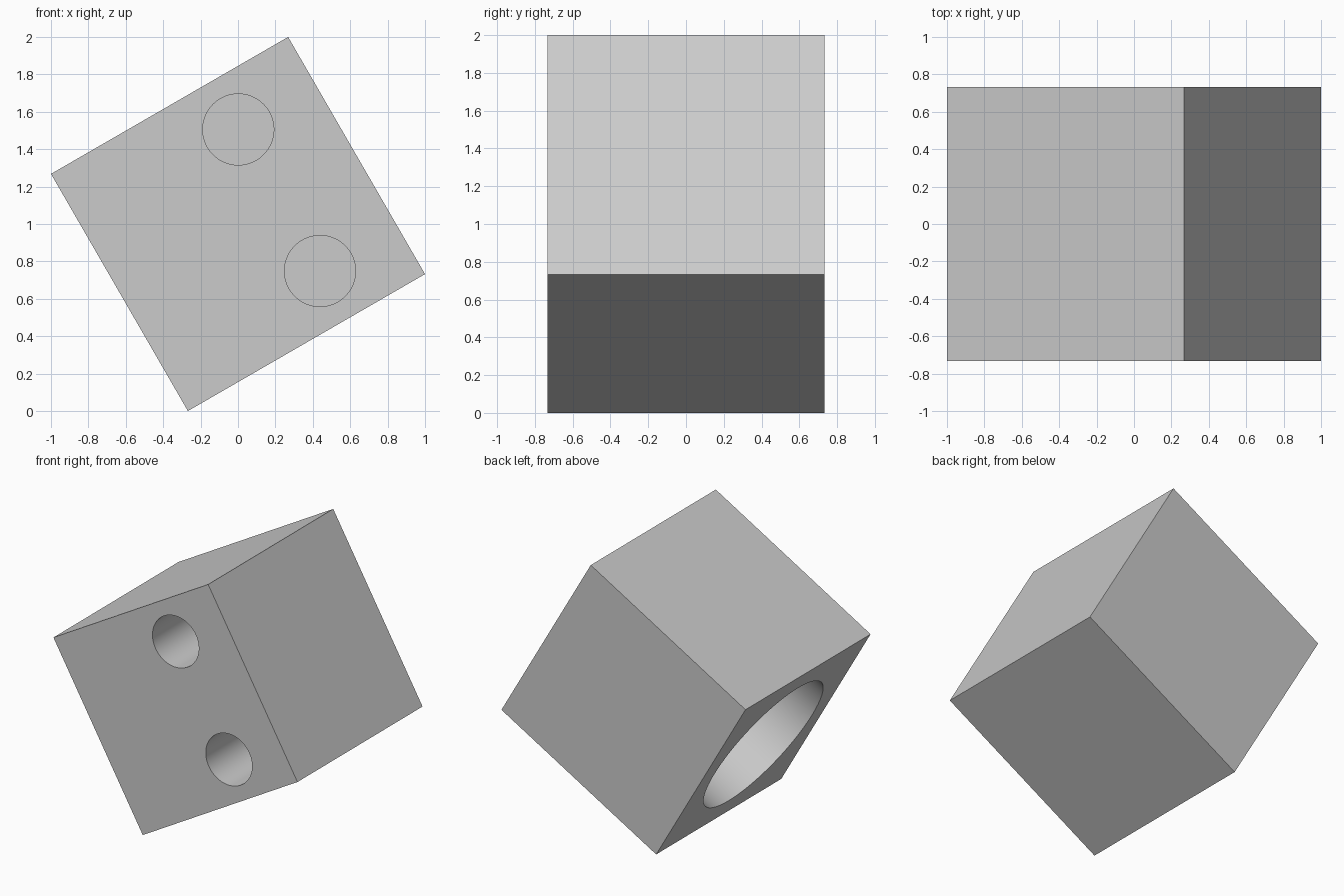
import bpy
from math import radians, pi
from mathutils import Matrix, Vector

old = bpy.data.objects.get("Cube")
if old:
    bpy.data.objects.remove(old, do_unlink=True)

SIDE = 1.464
HALF = SIDE / 2
TILT = Matrix.Translation((0, 0, 1)) @ Matrix.Rotation(radians(-30), 4, 'Y')

grey = bpy.data.materials.new("plain grey")
grey.use_nodes = True
colour = (0.6, 0.6, 0.6, 1)
grey.diffuse_color = colour
grey.node_tree.nodes["Principled BSDF"].inputs["Base Color"].default_value = colour

# Solid block, tilted about the front-back axis
bpy.ops.mesh.primitive_cube_add(size=SIDE)
block = bpy.context.object
block.name = "drilled_block"
block.data.materials.append(grey)
block.matrix_world = TILT


def drill(name, mouth, inward, radius, depth):
    """Cut a blind round hole from a mouth point, in the block's own frame."""
    inward = Vector(inward)
    extra = 0.1
    bpy.ops.mesh.primitive_cylinder_add(vertices=96, radius=radius, depth=depth + extra)
    cutter = bpy.context.object
    cutter.name = name
    cutter.data.materials.append(grey)
    centre = Vector(mouth) + inward * (depth - extra) / 2
    turn = inward.to_track_quat('Z', 'Y').to_matrix().to_4x4()
    cutter.matrix_world = TILT @ Matrix.Translation(centre) @ turn
    cutter.hide_render = True
    cutter.hide_set(True)
    cut = block.modifiers.new(name, 'BOOLEAN')
    cut.operation = 'DIFFERENCE'
    cut.solver = 'EXACT'
    cut.object = cutter


# Two small holes in the front face
for label, height in (("upper", 0.437), ("lower", -0.437)):
    drill(label + "_hole_cutter", (0.254, -HALF, height), (0, 1, 0), 0.19, 0.73)

# Wide bore in the lower side face
drill("wide_bore_cutter", (-HALF, 0, 0), (1, 0, 0), 0.57, 0.73)

# Apply the cuts, then smooth the round walls only
bpy.ops.object.select_all(action='DESELECT')
block.select_set(True)
bpy.context.view_layer.objects.active = block
for cut in list(block.modifiers):
    cutter = cut.object
    bpy.ops.object.modifier_apply(modifier=cut.name)
    bpy.data.objects.remove(cutter, do_unlink=True)
bpy.ops.object.shade_smooth_by_angle(angle=pi / 6)
